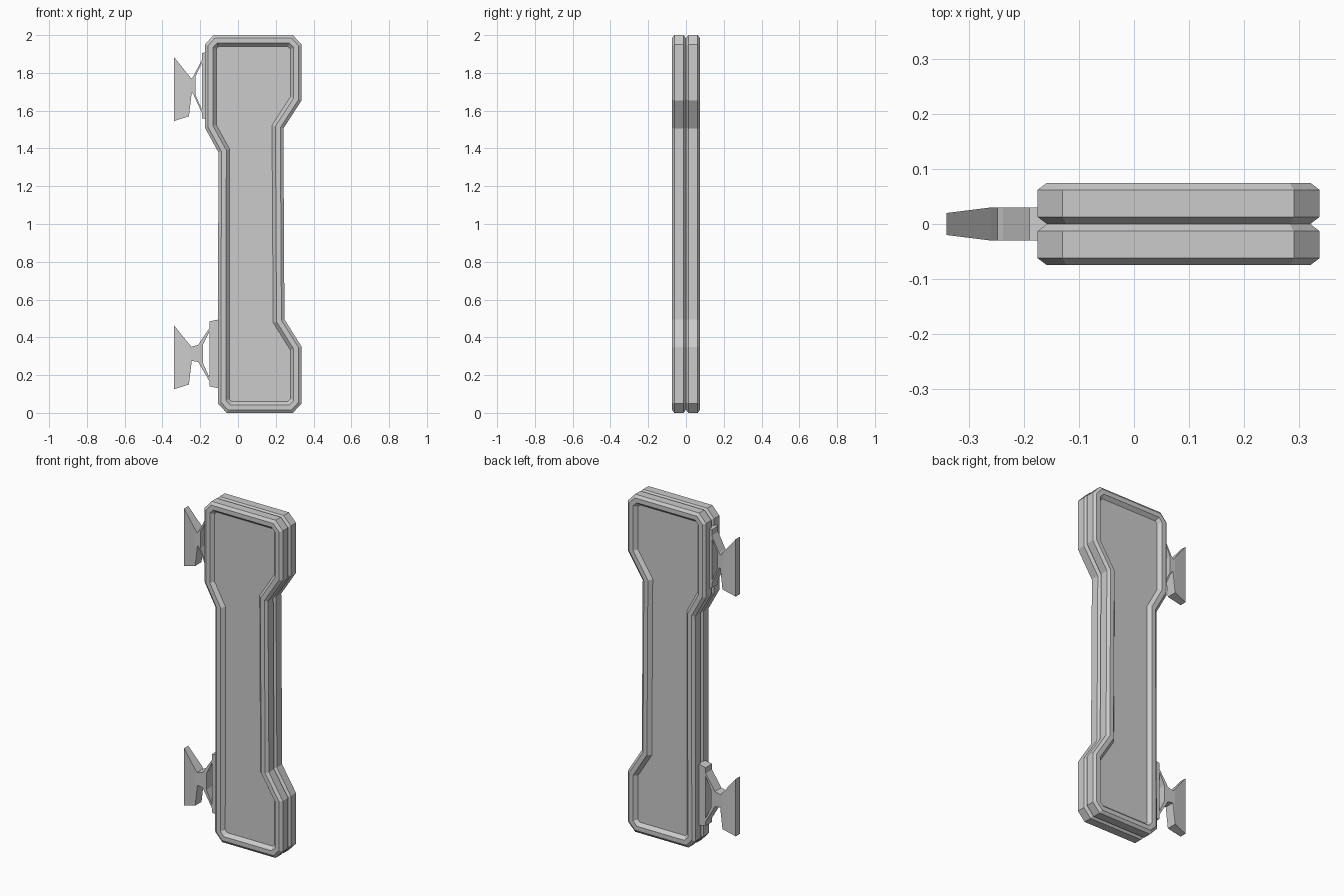
import bpy, bmesh
from mathutils import Vector

if "Cube" in bpy.data.objects:
    bpy.data.objects.remove(bpy.data.objects["Cube"])


def finish(name, bm):
    bmesh.ops.recalc_face_normals(bm, faces=bm.faces)
    me = bpy.data.meshes.new(name)
    bm.to_mesh(me)
    bm.free()
    ob = bpy.data.objects.new(name, me)
    bpy.context.collection.objects.link(ob)
    return ob


def inset(pts, d):
    """Mitred inward offset of a clockwise outline."""
    res, n = [], len(pts)
    for i in range(n):
        a, b, c = (Vector(pts[j % n]) for j in (i - 1, i, i + 1))
        e1, e2 = (b - a).normalized(), (c - b).normalized()
        n1, n2 = Vector((e1.y, -e1.x)), Vector((e2.y, -e2.x))
        res.append(b + (n1 + n2) * d / (1 + n1.dot(n2)))
    return res


# Door leaf: one bevelled shell with a recessed panel, mirrored front to back
outline = [(-.175, 1.95), (-.13, 2), (.29, 2), (.337, 1.95), (.337, 1.655),
           (.24, 1.505), (.246, .495), (.337, .35), (.337, .05), (.29, 0),
           (-.06, 0), (-.106, .05), (-.104, 1.38), (-.175, 1.51)]
section = [(.017, 0), (0, .013), (0, .062), (.016, .074), (.042, .074), (.06, .054)]
bm = bmesh.new()
rings = [[bm.verts.new((p[0], -y, p[1])) for p in inset(outline, d)] for d, y in section]
n = len(outline)
for r, s in zip(rings, rings[1:]):
    for i in range(n):
        j = (i + 1) % n
        bm.faces.new((r[i], r[j], s[j], s[i]))
bm.faces.new(rings[-1])
body = finish("main_panel", bm)
# the shell is open at the seam, so point its normals at the front explicitly
if max(body.data.polygons, key=lambda p: p.area).normal.y > 0:
    body.data.flip_normals()
mir = body.modifiers.new("back_half", 'MIRROR')
mir.use_axis = (False, True, False)


def prism(bm, pts, dz):
    """Plate piece in the XZ plane, thinning towards the outer tip."""
    def half(x):
        return .03 if x > -.261 else .02
    f = [bm.verts.new((x, -half(x), z + dz)) for x, z in pts]
    b = [bm.verts.new((x, half(x), z + dz)) for x, z in pts]
    bm.faces.new(f)
    bm.faces.new(b[::-1])
    for i in range(len(pts)):
        j = (i + 1) % len(pts)
        bm.faces.new((f[i], b[i], b[j], f[j]))


# Side brackets: blade, neck, two arms and a mounting plate at px
def bracket(name, px, dz):
    hx = px - .036
    sx = max(hx - .025, -.238)
    pieces = [
        [(-.34, .465), (-.26, .366), (-.26, .15), (-.34, .125)],
        [(-.26, .366), (-.248, .35), (sx, .36), (hx, .36), (hx, .265),
         (sx, .27), (-.245, .275), (-.26, .15)],
        [(sx, .36), (px, .45), (px, .433), (hx, .36)],
        [(sx, .27), (hx, .265), (px, .185), (px, .165)],
        [(px, .485), (px + .05, .495), (px + .05, .13), (px, .14)],
    ]
    bm = bmesh.new()
    for pts in pieces:
        prism(bm, pts, dz)
    finish(name, bm)


bracket("lower_bracket", -.15, 0)
bracket("upper_bracket", -.19, 1.42)
